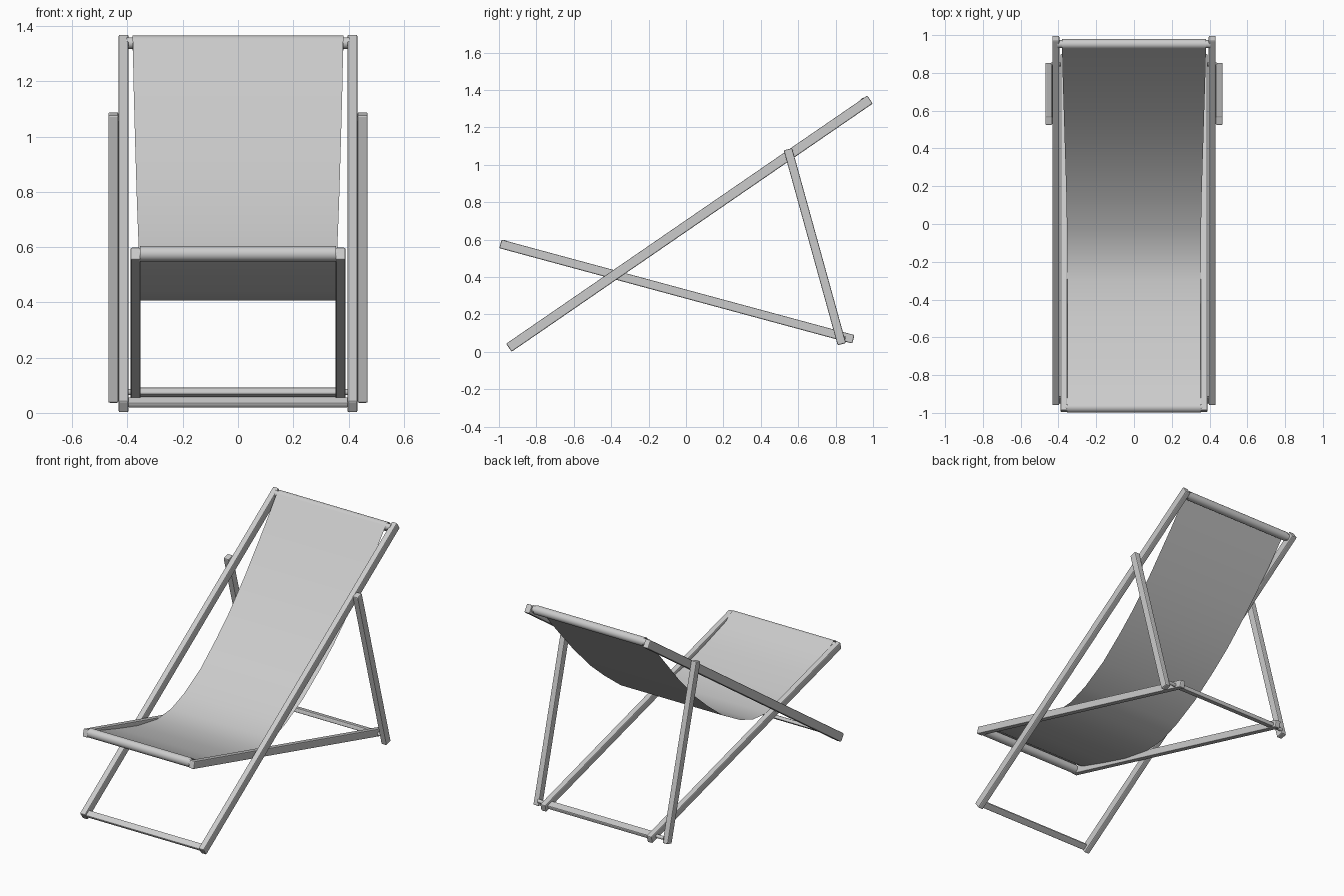
import bpy, bmesh, math
from mathutils import Vector, Matrix

cube = bpy.data.objects.get("Cube")
if cube:
    bpy.data.objects.remove(cube, do_unlink=True)

grey = bpy.data.materials.new("plain grey")
grey.use_nodes = True
grey.diffuse_color = (0.6, 0.6, 0.6, 1)
grey.node_tree.nodes["Principled BSDF"].inputs["Base Color"].default_value = (0.6, 0.6, 0.6, 1)


def add_object(name, bm):
    mesh = bpy.data.meshes.new(name)
    bm.to_mesh(mesh)
    bm.free()
    mesh.materials.append(grey)
    obj = bpy.data.objects.new(name, mesh)
    bpy.context.collection.objects.link(obj)
    return obj


def add_box(name, centre, size, angle):
    """Softened box tilted about the x axis."""
    bm = bmesh.new()
    bmesh.ops.create_cube(bm, size=1, matrix=Matrix.Translation(centre)
                          @ Matrix.Rotation(angle, 4, 'X')
                          @ Matrix.Diagonal((*size, 1)))
    return add_object(name, bm)


def soften(obj):
    bevel = obj.modifiers.new("Bevel", 'BEVEL')
    bevel.width = 0.006
    bevel.segments = 2


def rail_pair(name, start, end, x, width, depth):
    """Sloping rail in the y-z plane, mirrored to the other side."""
    a, b = Vector((x, *start)), Vector((x, *end))
    angle = math.atan2(b.z - a.z, b.y - a.y)
    obj = add_box(name, (a + b) / 2, (width, (b - a).length, depth), angle)
    obj.modifiers.new("Mirror", 'MIRROR')
    soften(obj)


def round_bar(name, y, z, half, radius):
    bm = bmesh.new()
    bmesh.ops.create_cone(bm, cap_ends=True, segments=20, radius1=radius, radius2=radius,
                          depth=2 * half, matrix=Matrix.Translation((0, y, z))
                          @ Matrix.Rotation(math.pi / 2, 4, 'Y'))
    for face in bm.faces:
        face.smooth = len(face.verts) == 4
    add_object(name, bm)


# Wooden frame
rail_pair("back_rails", (-0.947, 0.022), (0.984, 1.349), 0.414, 0.037, 0.052)
rail_pair("seat_rails", (-0.992, 0.577), (0.895, 0.067), 0.371, 0.036, 0.047)
rail_pair("prop_legs", (0.545, 1.083), (0.833, 0.041), 0.451, 0.037, 0.046)

# Flat cross planks and round bars
soften(add_box("front_foot_plank", (0, -0.93, 0.038), (0.8, 0.04, 0.022), 0.6))
soften(add_box("rear_foot_plank", (0, 0.85, 0.074), (0.73, 0.048, 0.026), -0.264))
round_bar("rear_pivot_bar", 0.845, 0.075, 0.44, 0.011)
TOP, FRONT = (0.952, 1.338), (-0.971, 0.576)
round_bar("top_bar", *TOP, 0.405, 0.021)
round_bar("seat_front_bar", *FRONT, 0.365, 0.021)


# Hanging fabric, wrapped round both bars
def arc(center, radius, start, end, steps=18):
    for i in range(steps + 1):
        t = math.radians(start + (end - start) * i / steps)
        yield center[0] + radius * math.cos(t), center[1] + radius * math.sin(t)


path = list(arc(FRONT, 0.028, 390, 65))
path += [(-0.9, 0.563), (-0.7, 0.499), (-0.5, 0.441), (-0.3, 0.406), (-0.16, 0.417),
         (-0.03, 0.465), (0.14, 0.558), (0.3, 0.68), (0.43, 0.79), (0.6, 0.963), (0.8, 1.19)]
path += list(arc(TOP, 0.027, 150, -180))

bm = bmesh.new()
rows = []
for y, z in path:
    half = 0.355 + 0.026 * min(1, max(0, (y - 0.05) / 0.85))
    rows.append([bm.verts.new((x, y, z)) for x in (-half, half)])
for low, high in zip(rows, rows[1:]):
    bm.faces.new((low[0], low[1], high[1], high[0])).smooth = True
add_object("fabric_seat", bm)
